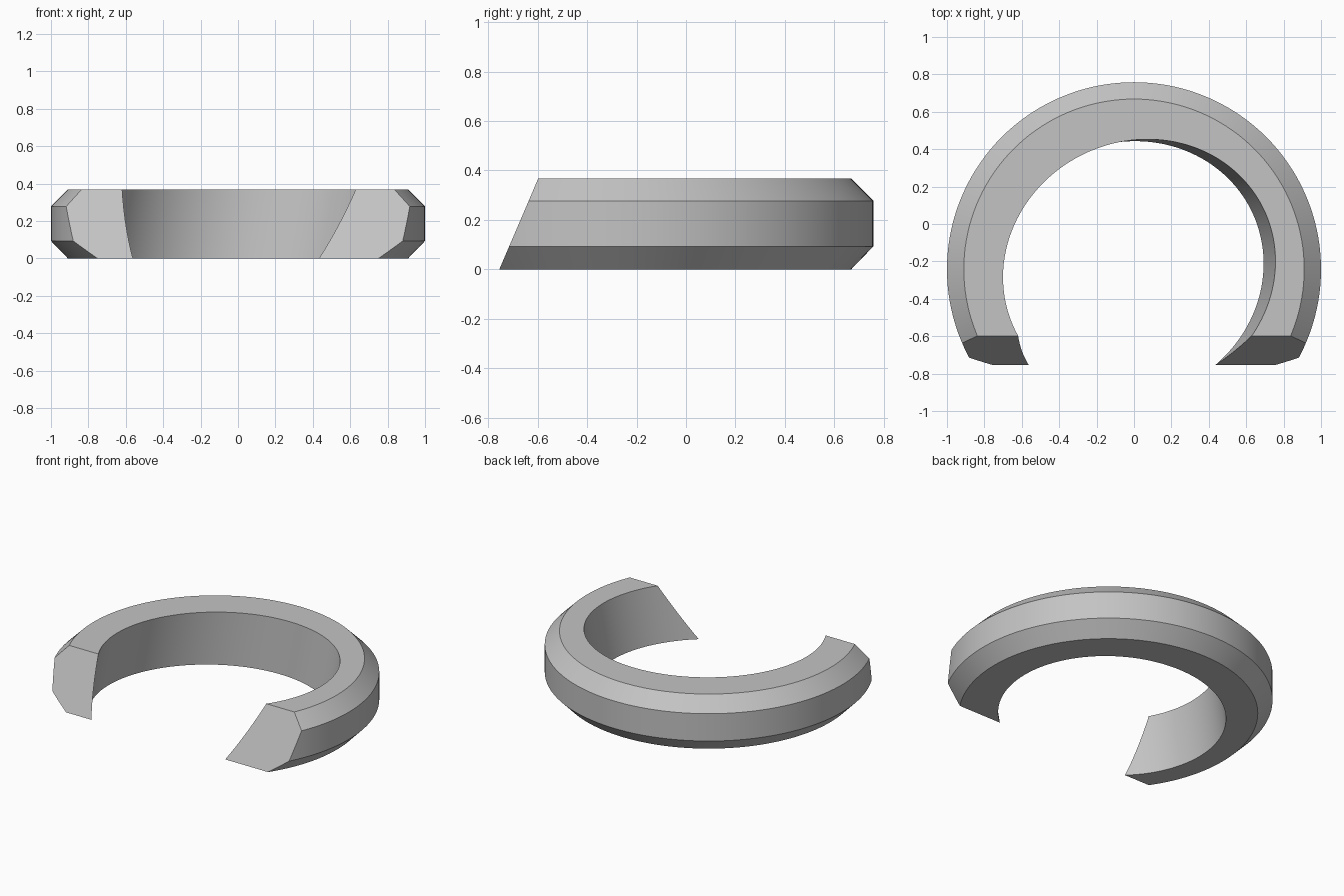
import bpy, bmesh
from math import sin, cos, tau, radians
from mathutils import Vector

cube = bpy.data.objects.get("Cube")
if cube:
    bpy.data.objects.remove(cube, do_unlink=True)

grey = bpy.data.materials.new("light_grey")
grey.use_nodes = True
colour = (0.55, 0.55, 0.55, 1)
grey.diffuse_color = colour
grey.node_tree.nodes["Principled BSDF"].inputs["Base Color"].default_value = colour

SEGMENTS = 144
HEIGHT = 0.367
bm = bmesh.new()


def ring(cx, cy, rx, ry, z, skew=0):
    """Closed loop of vertices; skew leans the ellipse along x."""
    angles = [tau * i / SEGMENTS for i in range(SEGMENTS)]
    return [bm.verts.new((cx + rx * cos(a) + skew * sin(a), cy + ry * sin(a), z))
            for a in angles]


# Chamfered outside and a leaning, slightly oval bore
loops = [
    ring(-0.035, -0.25, 0.727, 0.693, 0, 0.04),
    ring(0, -0.242, 0.91, 0.91, 0),
    ring(0, -0.242, 1, 1, 0.093),
    ring(0, -0.242, 1, 1, 0.277),
    ring(0, -0.242, 0.91, 0.91, HEIGHT),
    ring(0.028, -0.242, 0.727, 0.695, HEIGHT, 0.045),
]
for low, high in zip(loops, loops[1:] + loops[:1]):
    for i in range(SEGMENTS):
        j = (i + 1) % SEGMENTS
        bm.faces.new((low[i], low[j], high[j], high[i]))

# Sloping cut across the front opens the band; cap both ends flat
foot, head = Vector((0, -0.755, 0)), Vector((0, -0.598, HEIGHT))
normal = Vector((1, 0, 0)).cross(head - foot)
cut = bmesh.ops.bisect_plane(bm, geom=bm.verts[:] + bm.edges[:] + bm.faces[:],
                             plane_co=foot, plane_no=normal, clear_outer=True)
rim = [e for e in cut["geom_cut"] if isinstance(e, bmesh.types.BMEdge)]
bmesh.ops.edgenet_fill(bm, edges=rim)
bmesh.ops.recalc_face_normals(bm, faces=bm.faces[:])

mesh = bpy.data.meshes.new("open_band")
bm.to_mesh(mesh)
bm.free()
mesh.materials.append(grey)
band = bpy.data.objects.new("open_band", mesh)
bpy.context.collection.objects.link(band)

# Smooth curves, crisp chamfer edges
bpy.ops.object.select_all(action="DESELECT")
band.select_set(True)
bpy.context.view_layer.objects.active = band
bpy.ops.object.shade_smooth_by_angle(angle=radians(25))
